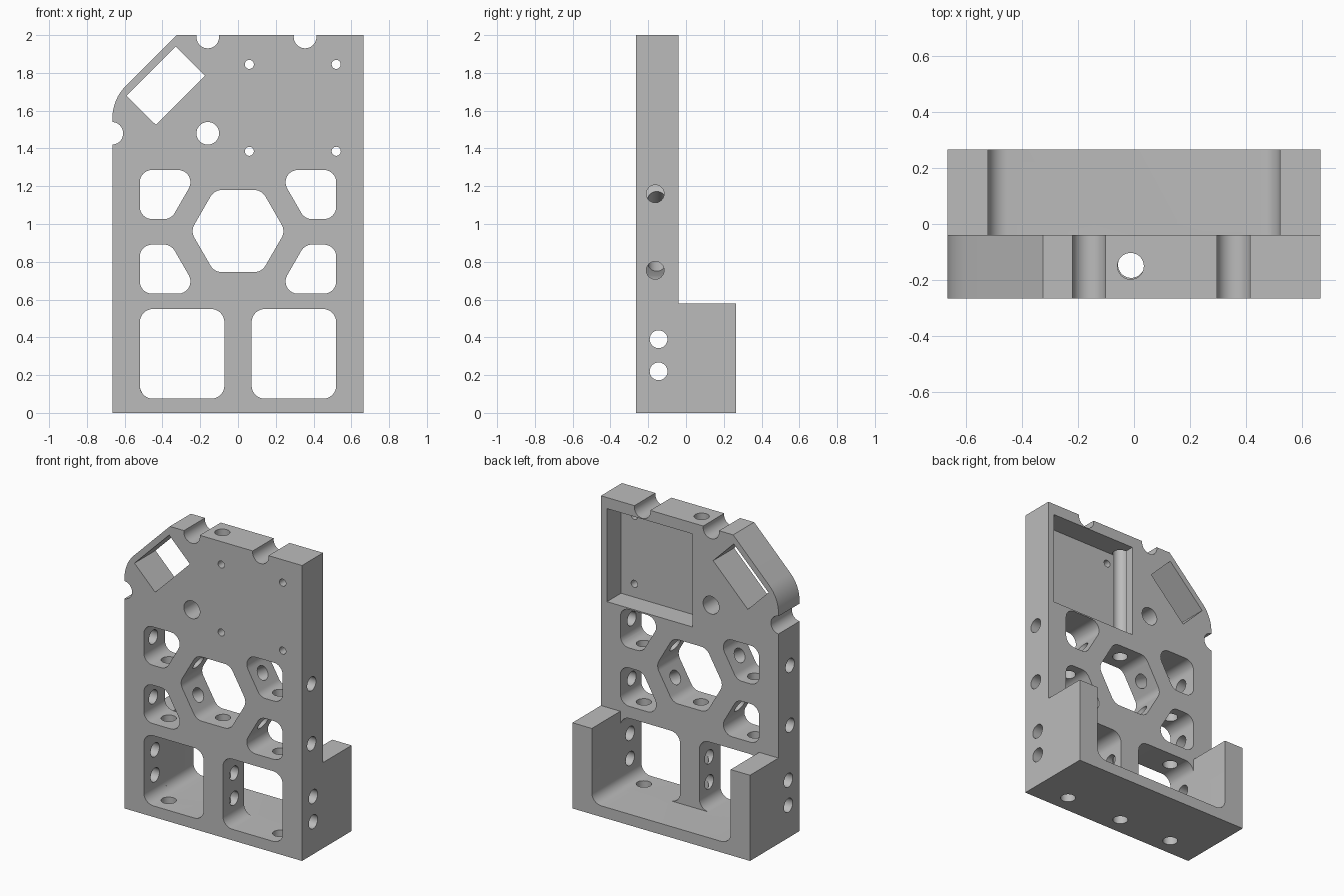
import bpy, bmesh, math
from mathutils import Vector

cube = bpy.data.objects.get("Cube")
if cube:
    bpy.data.objects.remove(cube, do_unlink=True)

FRONT, BACK, STEP = -0.265, 0.265, -0.04
HALF = 0.665
HOLE_R = 0.047
HEX_Z = 0.9625

grey = bpy.data.materials.new("plain_grey")
grey.use_nodes = True
grey.diffuse_color = (0.5, 0.5, 0.5, 1)
grey.node_tree.nodes["Principled BSDF"].inputs["Base Color"].default_value = (0.5, 0.5, 0.5, 1)


def rounded(points, radii, steps=8):
    """Polygon with each corner replaced by an arc of the given radius."""
    if not isinstance(radii, (list, tuple)):
        radii = [radii] * len(points)
    out = []
    for i, r in enumerate(radii):
        p = Vector(points[i])
        if r == 0:
            out.append(p)
            continue
        a = (Vector(points[i - 1]) - p).normalized()
        b = (Vector(points[(i + 1) % len(points)]) - p).normalized()
        half = a.angle(b) / 2
        centre = p + (a + b).normalized() * (r / math.sin(half))
        start = p + a * (r / math.tan(half)) - centre
        end = p + b * (r / math.tan(half)) - centre
        sweep = math.pi - 2 * half
        for k in range(steps + 1):
            t = k / steps
            out.append(centre + (start * math.sin((1 - t) * sweep)
                                 + end * math.sin(t * sweep)) / math.sin(sweep))
    return out


def make_object(name, bm):
    bmesh.ops.recalc_face_normals(bm, faces=bm.faces)
    mesh = bpy.data.meshes.new(name)
    bm.to_mesh(mesh)
    bm.free()
    mesh.materials.append(grey)
    obj = bpy.data.objects.new(name, mesh)
    bpy.context.scene.collection.objects.link(obj)
    return obj


def prism(name, outline, y0, y1):
    """Extrude an x-z outline from y0 to y1."""
    bm = bmesh.new()
    face = bm.faces.new([bm.verts.new((p[0], y0, p[1])) for p in outline])
    ext = bmesh.ops.extrude_face_region(bm, geom=[face])["geom"]
    verts = [v for v in ext if isinstance(v, bmesh.types.BMVert)]
    bmesh.ops.translate(bm, verts=verts, vec=(0, y1 - y0, 0))
    return make_object(name, bm)


def rod(name, start, end, radius):
    """Cylinder between two points."""
    start, end = Vector(start), Vector(end)
    bm = bmesh.new()
    bmesh.ops.create_cone(bm, cap_ends=True, segments=40, radius1=radius,
                          radius2=radius, depth=(end - start).length)
    turn = Vector((0, 0, 1)).rotation_difference(end - start).to_matrix().to_4x4()
    bmesh.ops.transform(bm, matrix=turn, verts=bm.verts)
    bmesh.ops.translate(bm, verts=bm.verts, vec=(start + end) / 2)
    return make_object(name, bm)


def box(x0, x1, z0, z1):
    return [(x0, z0), (x1, z0), (x1, z1), (x0, z1)]


# Full-depth body with the clipped and rounded upper corner
outline = rounded([(-HALF, 0), (HALF, 0), (HALF, 2), (-0.325, 2), (-HALF, 1.66)],
                  [0, 0, 0, 0, 0.24])
body = prism("bracket_body", outline, FRONT, BACK)


def cut(cutter):
    mod = body.modifiers.new("cut", "BOOLEAN")
    mod.operation = "DIFFERENCE"
    mod.solver = "EXACT"
    mod.object = cutter
    bpy.context.view_layer.objects.active = body
    bpy.ops.object.modifier_apply(modifier=mod.name)
    bpy.data.objects.remove(cutter, do_unlink=True)


# Thin upper plate, and open tray behind the lower part
cut(prism("upper_back_cutter", box(-1, 1, 0.58, 2.2), STEP, 0.5))
cut(prism("tray_cutter", rounded(box(-0.52, 0.52, 0.075, 0.8), [0.07, 0.07, 0, 0]), STEP, 0.5))

# Windows and tapered openings on both sides
for s in (-1, 1):
    window = [(s * x, z) for x, z in box(0.072, 0.52, 0.075, 0.55)]
    cut(prism("window_cutter", rounded(window, 0.07), -0.5, 0))
    for v in (-1, 1):
        taper = [(0.204, 0.3275), (0.52, 0.3275), (0.52, 0.0675), (0.354, 0.0675)]
        taper = [(s * x, HEX_Z - 0.004 + v * z) for x, z in taper]
        cut(prism("taper_cutter", rounded(taper, 0.065), -0.5, 0))

# Central hexagon
hexagon = [(0.251 * math.cos(i * math.pi / 3), HEX_Z + 0.251 * math.sin(i * math.pi / 3))
           for i in range(6)]
cut(prism("hexagon_cutter", rounded(hexagon, 0.07), -0.5, 0))

# Slanted slot beside the clipped corner
slot = [(-0.33, 1.94), (-0.175, 1.785), (-0.435, 1.525), (-0.59, 1.68)]
cut(prism("slot_cutter", slot, -0.5, 0))

# Square recess in the back of the plate
cut(prism("recess_cutter", box(-0.02, 0.62, 1.295, 1.925), -0.19, 0))

# Round hole, edge notches and small screw holes
for x, z in ((-0.16, 1.48), (-0.668, 1.48), (-0.16, 1.99), (0.355, 1.99)):
    cut(rod("notch_cutter", (x, -0.5, z), (x, 0, z), 0.06))
for x in (0.06, 0.52):
    for z in (1.385, 1.845):
        cut(rod("screw_cutter", (x, -0.5, z), (x, 0, z), 0.024))

# Cross holes through the lower walls
for z in (0.22, 0.39):
    cut(rod("cross_cutter", (-1, -0.145, z), (1, -0.145, z), HOLE_R))

# Side holes and angled holes meeting in the tapered openings
for s in (-1, 1):
    for v, z in ((-1, 0.755), (1, 1.16)):
        cut(rod("side_cutter", (s, -0.163, z), (s * 0.46, -0.163, z), HOLE_R))
        tip = (s * 0.42 * math.cos(math.pi / 6), -0.155, HEX_Z + v * 0.21)
        cut(rod("angled_cutter", (0, -0.155, HEX_Z), tip, HOLE_R))
    cut(rod("upright_cutter", (s * 0.417, -0.145, -0.2), (s * 0.417, -0.145, 1.12), HOLE_R))

# Long centre hole from top to bottom
cut(rod("centre_low_cutter", (-0.01, -0.145, -0.2), (-0.01, -0.145, HEX_Z), HOLE_R))
cut(rod("centre_high_cutter", (-0.012, -0.15, HEX_Z), (-0.012, -0.15, 2.2), HOLE_R))

bpy.ops.object.select_all(action="DESELECT")
body.select_set(True)
bpy.context.view_layer.objects.active = body
bpy.ops.object.shade_smooth_by_angle(angle=math.radians(30))
